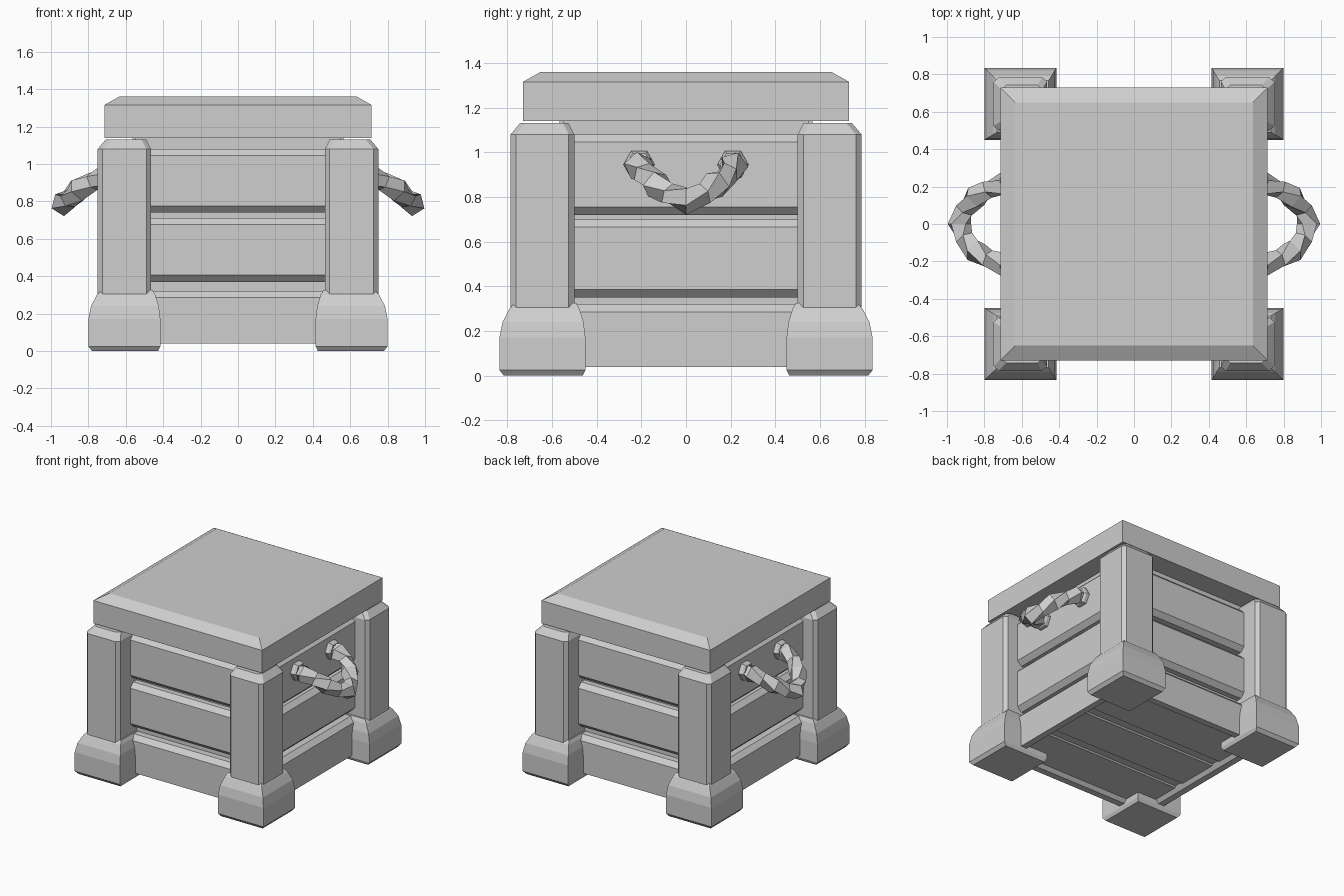
import bpy
import bmesh
from math import cos, sin, pi
from mathutils import Vector

cube = bpy.data.objects.get("Cube")
if cube:
    bpy.data.objects.remove(cube, do_unlink=True)

grey = bpy.data.materials.new("plain_grey")
grey.use_nodes = True
grey.diffuse_color = (0.62, 0.62, 0.62, 1)
grey.node_tree.nodes["Principled BSDF"].inputs["Base Color"].default_value = (0.62, 0.62, 0.62, 1)


def loft(name, rings):
    """Skin a stack of equal-sized point rings and cap both ends."""
    bm = bmesh.new()
    loops = [[bm.verts.new(p) for p in ring] for ring in rings]
    n = len(loops[0])
    for a, b in zip(loops, loops[1:]):
        for i in range(n):
            j = (i + 1) % n
            bm.faces.new((a[i], a[j], b[j], b[i]))
    bm.faces.new(loops[0])
    bm.faces.new(loops[-1])
    bmesh.ops.recalc_face_normals(bm, faces=bm.faces)
    mesh = bpy.data.meshes.new(name)
    bm.to_mesh(mesh)
    bm.free()
    mesh.materials.append(grey)
    obj = bpy.data.objects.new(name, mesh)
    bpy.context.collection.objects.link(obj)
    return obj


def rect(x0, x1, y0, y1, z, cut=0):
    """Rectangle ring, with its corners cut off when cut is set."""
    if not cut:
        return [(x0, y0, z), (x1, y0, z), (x1, y1, z), (x0, y1, z)]
    return [(x0 + cut, y0, z), (x1 - cut, y0, z), (x1, y0 + cut, z), (x1, y1 - cut, z),
            (x1 - cut, y1, z), (x0 + cut, y1, z), (x0, y1 - cut, z), (x0, y0 + cut, z)]


def centred(hx, hy, z):
    return rect(-hx, hx, -hy, hy, z)


# Lid with a sloped top edge
loft("lid", [centred(0.715, 0.73, 1.14), centred(0.715, 0.73, 1.315),
             centred(0.635, 0.65, 1.36)])

# Walls: chamfered boards with grooves between, and a rim under the floor
OUT, EDGE, CORE, C = 0.64, 0.605, 0.565, 0.035


def board_profile(boards):
    """Half outline of a wall, as (distance from centre, height)."""
    points = [(0.57, 0.075), (0.6, 0.04), (0.65, 0.04), (0.65, 0.285), (0.615, 0.32), (CORE, 0.32)]
    for low, high in boards:
        points += [(CORE, low), (EDGE, low), (OUT, low + C),
                   (OUT, high - C), (EDGE, high), (CORE, high)]
    points.append((CORE, 1.15))
    return points + [(-d, z) for d, z in reversed(points)]


front = board_profile([(0.37, 0.71), (0.74, 1.08)])
sides = board_profile([(0.35, 0.7), (0.72, 1.08)])
loft("front_and_back_boards", [[(x, d, z) for d, z in front] for x in (-0.55, 0.55)])
loft("side_boards", [[(d, y, z) for d, z in sides] for y in (-0.55, 0.55)])

# Floor boards running side to side
F = 0.575
section = [(-F, 0.12), (-F, 0.065)]
for g in (-0.2, 0.2):
    section += [(g - 0.04, 0.065), (g - 0.015, 0.09), (g + 0.015, 0.09), (g + 0.04, 0.065)]
section += [(F, 0.065), (F, 0.12)]
loft("floor_boards", [[(x, y, z) for y, z in section] for x in (-F, F)])

# Corner posts and flared feet
for sx, side in ((1, "left"), (-1, "right")):
    for sy, end in ((1, "back"), (-1, "front")):
        def corner(inner_x, outer_x, inner_y, outer_y, z, inset, cut=0):
            xs = sorted((sx * (inner_x + inset * 0.6), sx * (outer_x - inset)))
            ys = sorted((sy * (inner_y + inset * 0.6), sy * (outer_y - inset)))
            return rect(*xs, *ys, z, cut)
        loft(f"{end}_{side}_post",
             [corner(0.465, 0.75, 0.5, 0.785, z, i, 0.025)
              for z, i in ((0.25, 0), (1.08, 0), (1.13, 0.042))])
        loft(f"{end}_{side}_foot",
             [corner(0.415, 0.8, 0.45, 0.835, z, i)
              for z, i in ((0, 0.02), (0.025, 0), (0.17, 0), (0.24, 0.014),
                           (0.3, 0.045), (0.325, 0.068))])

# Twisted rope handles and their hexagonal eyelets
half = [Vector(p) for p in ((0.62, 0.21, 0.945), (0.7, 0.213, 0.938), (0.78, 0.188, 0.905),
                            (0.85, 0.14, 0.86), (0.905, 0.078, 0.812))]
path = half + [Vector((0.935, 0, 0.787))] + [Vector((p.x, -p.y, p.z)) for p in reversed(half)]
up = Vector((0.5, 0, 0.86))
for sx, side in ((1, "left"), (-1, "right")):
    rings = []
    for k, p in enumerate(path):
        tangent = path[min(k + 1, len(path) - 1)] - path[max(k - 1, 0)]
        across = tangent.cross(up).normalized()
        lift = across.cross(tangent).normalized()
        radius = 0.066 if k % 2 else 0.052
        ring = []
        for i in range(5):
            a = 2 * pi * i / 5 + k * 0.6
            q = p + radius * (cos(a) * across + sin(a) * lift)
            ring.append((sx * q.x, q.y, q.z))
        rings.append(ring)
    loft(f"{side}_rope_handle", rings)
    for sy, end in ((1, "back"), (-1, "front")):
        loft(f"{side}_{end}_eyelet",
             [[(sx * x, sy * 0.21 + r * cos(i * pi / 3), 0.945 + r * sin(i * pi / 3))
               for i in range(6)]
              for x, r in ((0.62, 0.07), (0.665, 0.07), (0.68, 0.058), (0.68, 0.045), (0.65, 0.04))])
